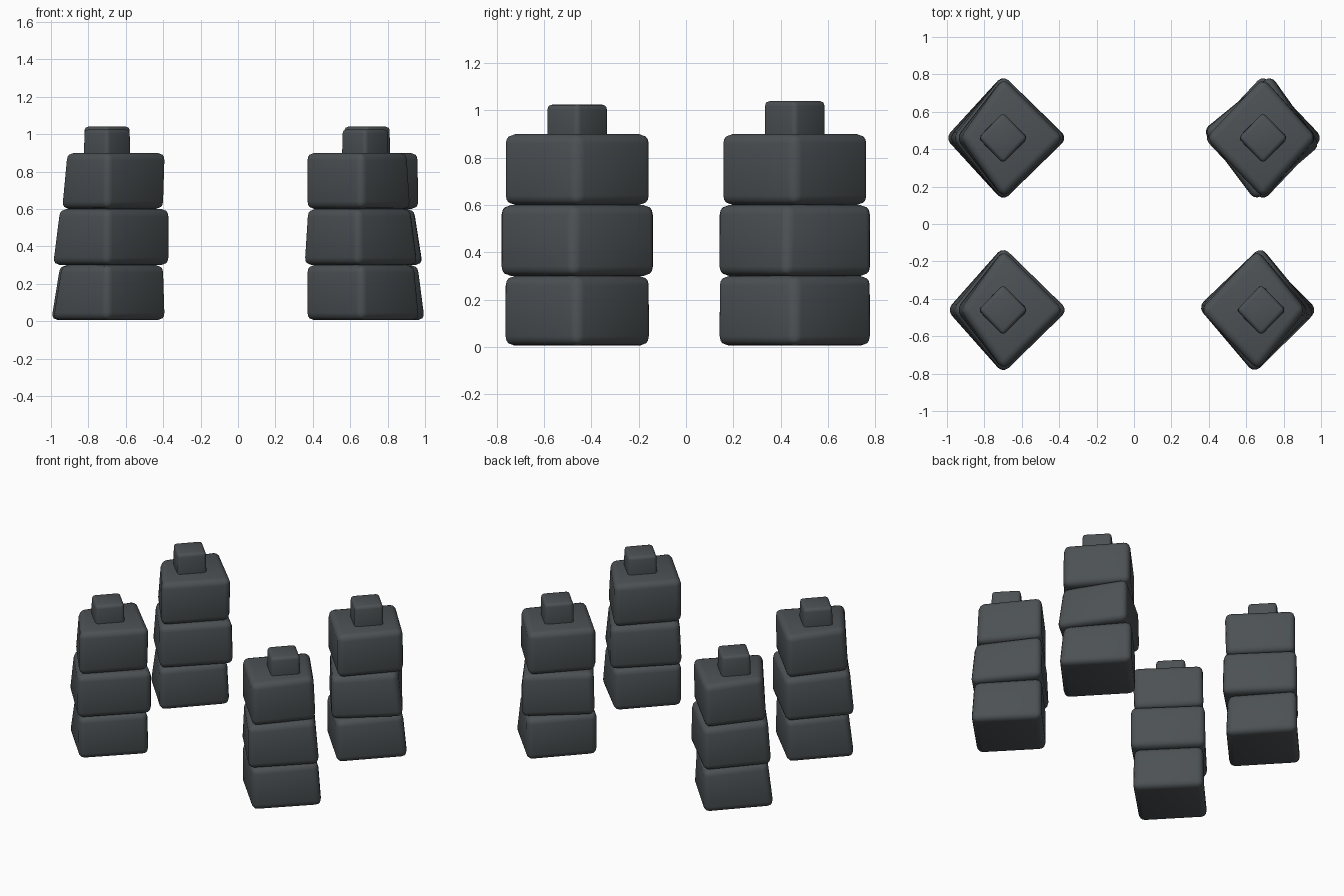
import bpy, bmesh, math
from mathutils import Vector, Matrix

if "Cube" in bpy.data.objects:
    bpy.data.objects.remove(bpy.data.objects["Cube"])

stone = bpy.data.materials.new("dark slate grey")
stone.diffuse_color = (0.072, 0.082, 0.088, 1)
stone.use_nodes = True
stone.node_tree.nodes["Principled BSDF"].inputs["Base Color"].default_value = stone.diffuse_color


def block(name, cx, cy, z0, z1, base, top, hy, twist=0, r=0.04):
    """Rounded diamond block; base and top give the left and right corner x."""
    grow = r * 0.41  # the bevel trims this much from each corner
    rot = Matrix.Rotation(math.radians(twist), 3, 'Z')
    bm = bmesh.new()
    rings = []
    for (x0, x1), z in ((base, z0), (top, z1)):
        pts = [(x0 - grow - cx, 0), (0, -hy - grow), (x1 + grow - cx, 0), (0, hy + grow)]
        rings.append([bm.verts.new(rot @ Vector((x, y, 0)) + Vector((cx, cy, z))) for x, y in pts])
    low, high = rings
    bm.faces.new(low[::-1])
    bm.faces.new(high)
    for i in range(4):
        j = (i + 1) % 4
        bm.faces.new((low[i], low[j], high[j], high[i]))
    bmesh.ops.bevel(bm, geom=bm.edges[:], offset=r, segments=3, profile=0.5, affect='EDGES')
    for f in bm.faces:
        f.smooth = True
    bmesh.ops.recalc_face_normals(bm, faces=bm.faces[:])
    me = bpy.data.meshes.new(name)
    bm.to_mesh(me)
    bm.free()
    me.materials.append(stone)
    ob = bpy.data.objects.new(name, me)
    bpy.context.collection.objects.link(ob)


# Each stack: name, centre, cap centre x, cap top, then three blocks
# (base left/right x, top left/right x, half depth, twist)
stacks = [
    ("front_left", -0.70, -0.46, -0.70, 1.025, [
        ((-0.99, -0.39), (-0.94, -0.40), 0.305, 0),
        ((-0.99, -0.37), (-0.95, -0.37), 0.322, 0),
        ((-0.94, -0.40), (-0.91, -0.39), 0.305, 0)]),
    ("back_left", -0.70, 0.46, -0.70, 1.04, [
        ((-1.00, -0.40), (-0.95, -0.42), 0.320, 0),
        ((-0.98, -0.37), (-0.95, -0.38), 0.320, 0),
        ((-0.94, -0.40), (-0.91, -0.39), 0.305, 0)]),
    ("front_right", 0.66, -0.46, 0.68, 1.025, [
        ((0.37, 0.97), (0.37, 0.94), 0.305, 0),
        ((0.355, 0.96), (0.375, 0.92), 0.322, -3),
        ((0.37, 0.92), (0.37, 0.90), 0.305, 0)]),
    ("back_right", 0.69, 0.46, 0.69, 1.04, [
        ((0.39, 1.00), (0.39, 0.96), 0.320, 0),
        ((0.38, 0.99), (0.39, 0.94), 0.322, -7),
        ((0.40, 0.965), (0.40, 0.96), 0.305, 0)]),
]

for name, cx, cy, cap_x, cap_top, blocks in stacks:
    # stacked body blocks
    for i, (base, top, hy, twist) in enumerate(blocks):
        block(f"{name}_block_{i + 1}", cx, cy, 0.005 + 0.3 * i if i == 0 else 0.3 * i,
              0.3 * (i + 1), base, top, hy, twist)
    # small cap
    span = (cap_x - 0.126, cap_x + 0.126)
    block(f"{name}_cap", cap_x, cy, 0.83, cap_top, span,
          (span[0] + 0.005, span[1] - 0.005), 0.127, 0, 0.022)
